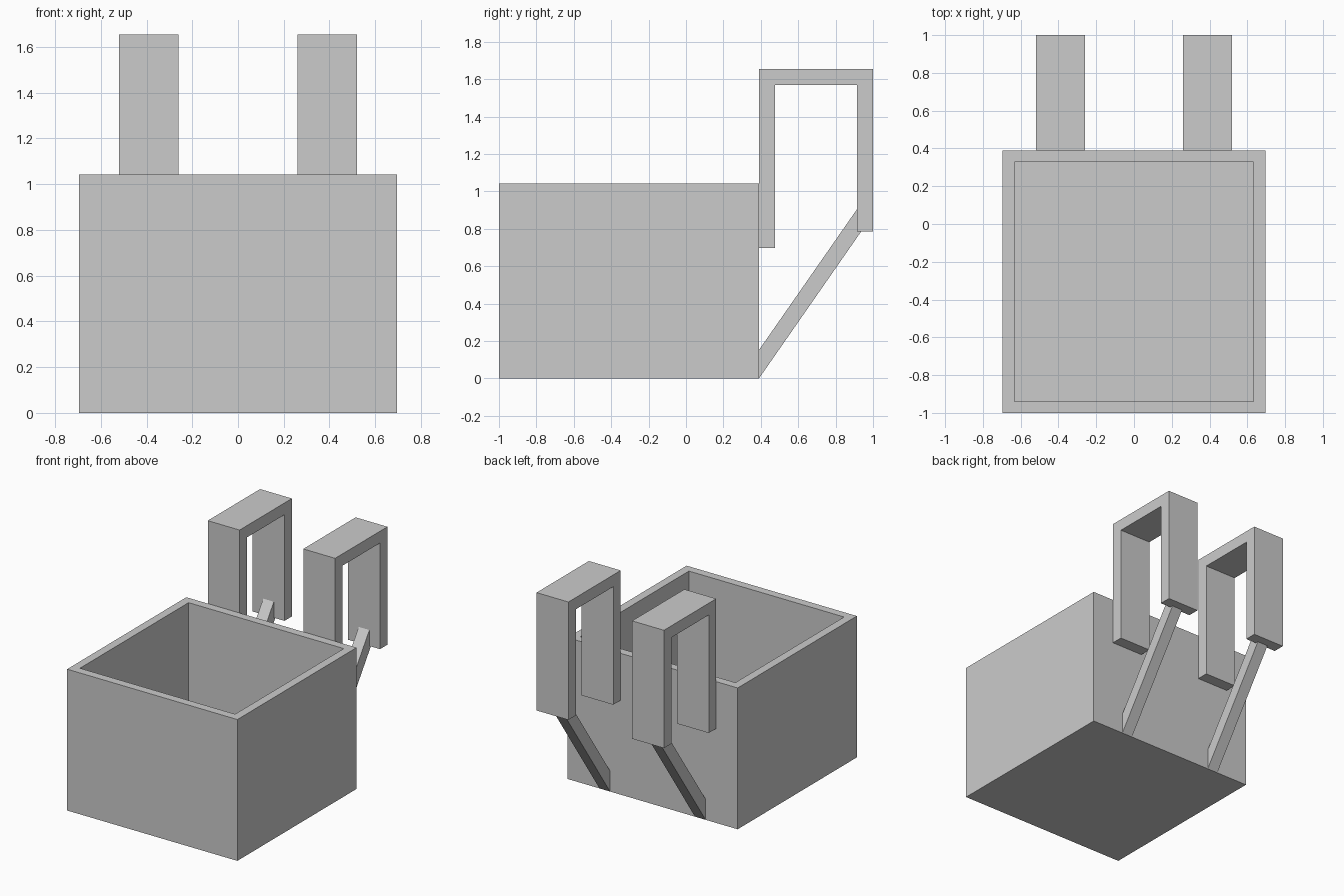
import bpy, bmesh

if "Cube" in bpy.data.objects:
    bpy.data.objects.remove(bpy.data.objects["Cube"])

T = 0.087  # common wall thickness


def make_object(name, bm):
    bmesh.ops.recalc_face_normals(bm, faces=bm.faces)
    mesh = bpy.data.meshes.new(name)
    bm.to_mesh(mesh)
    bm.free()
    obj = bpy.data.objects.new(name, mesh)
    bpy.context.collection.objects.link(obj)
    return obj


def extrude_profile(name, profile, x0, x1):
    """Extrude a (y, z) outline along x."""
    bm = bmesh.new()
    face = bm.faces.new([bm.verts.new((x0, y, z)) for y, z in profile])
    ext = bmesh.ops.extrude_face_region(bm, geom=[face])["geom"]
    verts = [v for v in ext if isinstance(v, bmesh.types.BMVert)]
    bmesh.ops.translate(bm, verts=verts, vec=(x1 - x0, 0, 0))
    return make_object(name, bm)


# Open bin: a block whose top is inset and pushed down to the floor
W, BACK, H = 0.695, 0.39, 1.043
bm = bmesh.new()
bmesh.ops.create_cube(bm, size=1)
for v in bm.verts:
    v.co = (v.co.x * 2 * W, -1 + (v.co.y + 0.5) * (BACK + 1), (v.co.z + 0.5) * H)
bm.normal_update()
top = max(bm.faces, key=lambda f: f.calc_center_median().z)
bmesh.ops.inset_region(bm, faces=[top], thickness=T)
ext = bmesh.ops.extrude_discrete_faces(bm, faces=[top])["faces"]
bmesh.ops.translate(bm, verts=ext[0].verts, vec=(0, 0, T - H))
make_object("bin", bm)

# Hooks over the rail and slanted braces, one pair per side
TOP = 1.655
hook = [(BACK, 0.697), (BACK, TOP), (1, TOP), (1, 0.785),
        (1 - T, 0.785), (1 - T, TOP - T), (BACK + T, TOP - T), (BACK + T, 0.697)]
brace = [(BACK, 0), (BACK, 0.152), (1 - T, 0.903), (1 - T, 0.785), (0.936, 0.785)]
for side, cx in (("left", -0.39), ("right", 0.39)):
    extrude_profile(f"hook_{side}", hook, cx - 0.13, cx + 0.13)
    extrude_profile(f"brace_{side}", brace[:3] + brace[4:], cx - T / 2, cx + T / 2)
